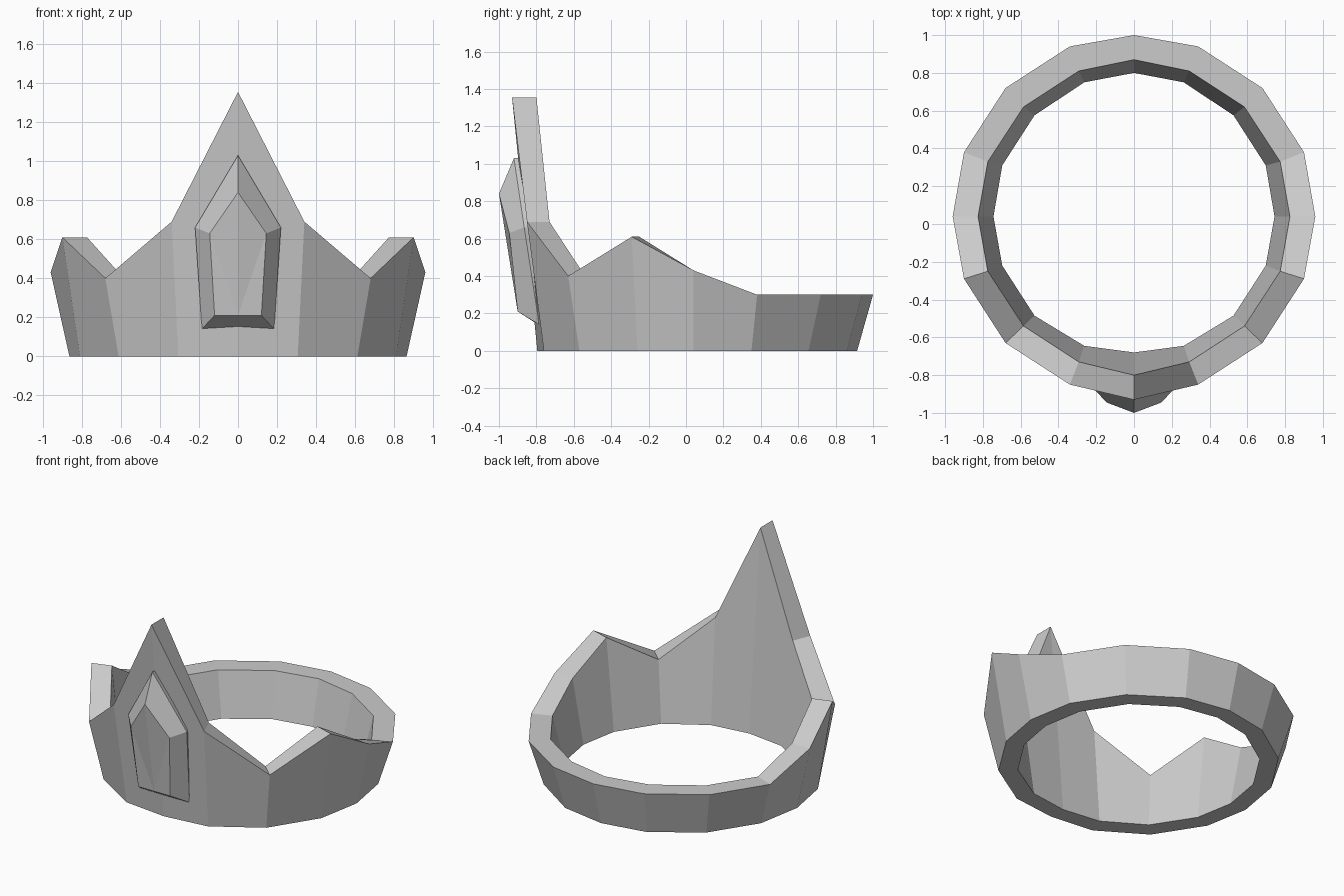
import bpy, bmesh

if "Cube" in bpy.data.objects:
    bpy.data.objects.remove(bpy.data.objects["Cube"])


def half_mesh(name, build):
    """Build the x >= 0 half with bmesh and mirror it across x = 0."""
    bm = bmesh.new()
    build(bm)
    bmesh.ops.recalc_face_normals(bm, faces=bm.faces)
    # drop faces lying on the mirror plane
    inside = [f for f in bm.faces if all(abs(v.co.x) < 1e-5 for v in f.verts)]
    bmesh.ops.delete(bm, geom=inside, context='FACES_ONLY')
    mesh = bpy.data.meshes.new(name)
    bm.to_mesh(mesh)
    bm.free()
    obj = bpy.data.objects.new(name, mesh)
    bpy.context.collection.objects.link(obj)
    mirror = obj.modifiers.new("Mirror", 'MIRROR')
    mirror.use_clip = True
    return obj


def bridge(bm, rings):
    """Join consecutive closed vertex loops with quads."""
    for a, b in zip(rings, rings[1:]):
        n = len(a)
        for i in range(n):
            j = (i + 1) % n
            bm.faces.new((a[i], a[j], b[j], b[i]))


# Outer rim from back to front: x, y, height
RIM = [(0, 1.0, .30), (.34, .94, .30), (.68, .72, .30), (.90, .38, .30),
       (.96, .04, .43), (.90, -.29, .61), (.68, -.63, .40),
       (.34, -.85, .69), (0, -.93, 1.355)]
# Matching y positions: outer foot, inner rim, inner foot
FOOT_Y = [.915, .86, .655, .35, .04, -.26, -.57, -.76, -.795]
IN_RIM_Y = [.87, .81, .62, .33, .04, -.25, -.54, -.73, -.80]
IN_FOOT_Y = [.80, .75, .575, .31, .04, -.22, -.485, -.645, -.68]


# Flared band whose top edge rises into points
def band(bm):
    rings = []
    for (x, y, z), fy, ry, iy in zip(RIM, FOOT_Y, IN_RIM_Y, IN_FOOT_Y):
        section = [(x * .9, fy, 0), (x, y, z), (x * .86, ry, z), (x * .775, iy, 0)]
        rings.append([bm.verts.new(p) for p in section])
    bridge(bm, rings)


half_mesh("crown_band", band)


# Bevelled front jewel: back, base and face outlines (apex, shoulder, foot, middle of foot)
def jewel(bm):
    base = [(0, -.92, 1.03), (.22, -.865, .66), (.185, -.785, .14), (0, -.79, .14)]
    face = [(0, -1.0, .84), (.145, -.945, .63), (.12, -.90, .21), (0, -.90, .21)]
    back = [(x * .9, y + .06, z) for x, y, z in base]
    rings = [[bm.verts.new(p) for p in ring] for ring in (back, base, face)]
    bridge(bm, rings)
    bm.faces.new(rings[0])
    # crease from shoulder to middle of foot keeps the face flat-sided
    a, s, f, m = rings[2]
    bm.faces.new((a, s, m))
    bm.faces.new((s, f, m))


half_mesh("front_jewel", jewel)
